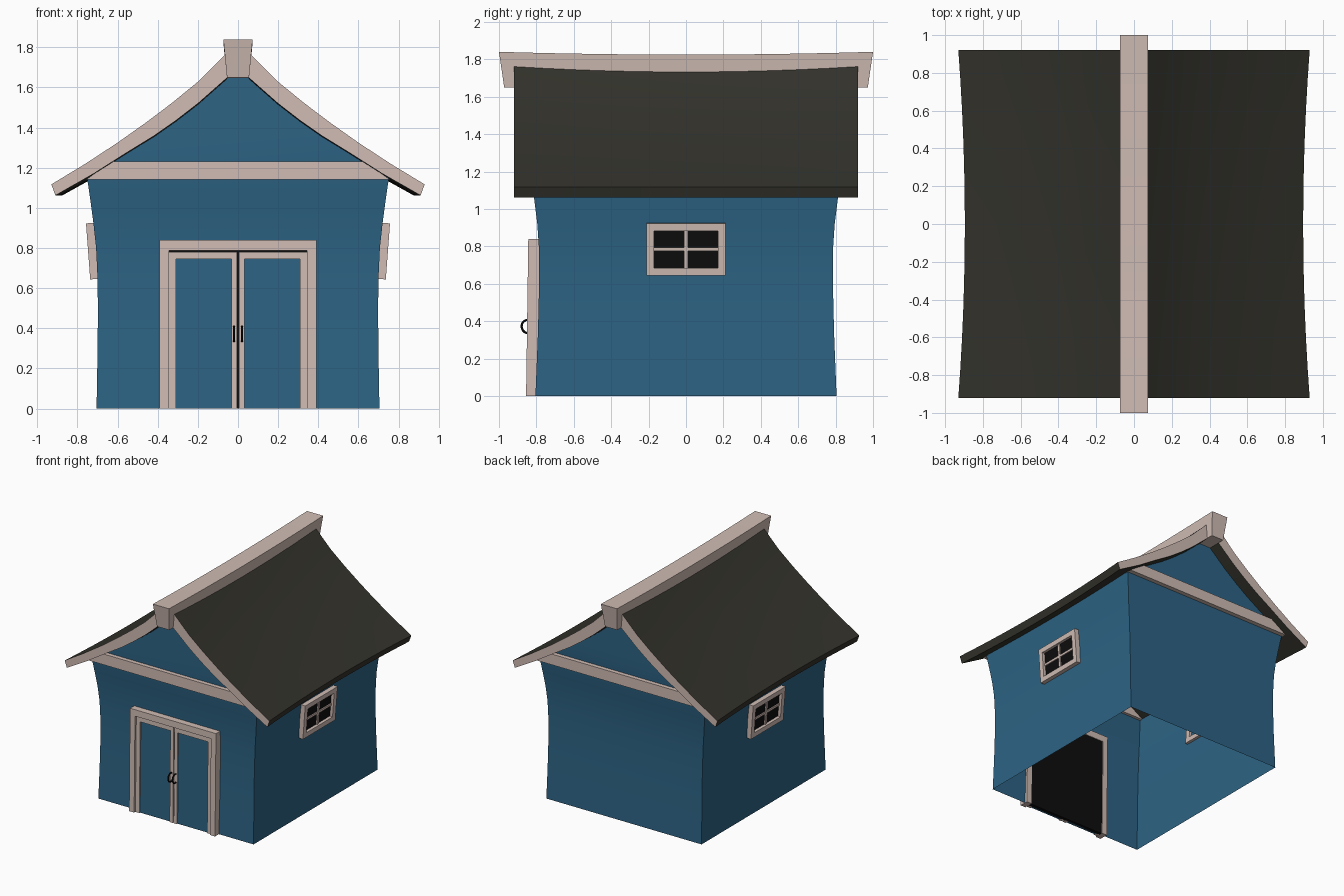
import bpy, bmesh, math
from mathutils import Matrix

if "Cube" in bpy.data.objects:
    bpy.data.objects.remove(bpy.data.objects["Cube"])


def material(name, rgb):
    m = bpy.data.materials.new(name)
    m.diffuse_color = (*rgb, 1)
    m.use_nodes = True
    m.node_tree.nodes["Principled BSDF"].inputs["Base Color"].default_value = m.diffuse_color
    return m


BLUE = material("blue paint", (0.026, 0.125, 0.231))
TRIM = material("pale trim", (0.63, 0.503, 0.456))
ROOF = material("dark roofing", (0.034, 0.033, 0.025))
BLACK = material("black", (0.004, 0.004, 0.004))


def finish(name, bm, mats, mirror=False, smooth=False, recalc=True):
    if recalc:
        bmesh.ops.recalc_face_normals(bm, faces=bm.faces)
    me = bpy.data.meshes.new(name)
    bm.to_mesh(me)
    bm.free()
    for m in mats:
        me.materials.append(m)
    ob = bpy.data.objects.new(name, me)
    bpy.context.collection.objects.link(ob)
    if mirror:
        ob.modifiers.new("Mirror", "MIRROR").use_mirror_merge = False
    if smooth:
        bpy.ops.object.select_all(action='DESELECT')
        ob.select_set(True)
        bpy.context.view_layer.objects.active = ob
        bpy.ops.object.shade_smooth_by_angle(angle=math.radians(25))
    return ob


def boxes(name, specs, mat, mirror=False, matrix=None, shear=0.0):
    """Boxes given as x0, x1, y0, y1, z0, z1; shear leans them back with height."""
    bm = bmesh.new()
    for x0, x1, y0, y1, z0, z1 in specs:
        c = ((x0 + x1) / 2, (y0 + y1) / 2, (z0 + z1) / 2)
        s = Matrix.Diagonal((x1 - x0, y1 - y0, z1 - z0, 1))
        bmesh.ops.create_cube(bm, size=1, matrix=Matrix.Translation(c) @ s)
    for v in bm.verts:
        v.co.y += shear * v.co.z
    if matrix:
        bm.transform(matrix)
    return finish(name, bm, [mat], mirror)


# Half profiles of the roof, ridge to eave
TOP = [(0, 1.825), (0.07, 1.757), (0.2, 1.628), (0.33, 1.522), (0.46, 1.424),
       (0.6, 1.325), (0.76, 1.22), (0.93, 1.117)]
BOT = [(0, 1.70), (0.055, 1.648), (0.2, 1.52), (0.31, 1.435), (0.42, 1.358),
       (0.56, 1.272), (0.72, 1.17), (0.91, 1.062)]

# Walls: flared open shell, rings of (z, half width, half depth)
RINGS = [(0, .705, .805), (.15, .702, .799), (.3, .70, .793), (.48, .698, .788),
         (.65, .70, .785), (.8, .707, .787), (.92, .72, .795), (1.04, .736, .810),
         (1.15, .752, .825)]
bm = bmesh.new()
loops = [[bm.verts.new((sx * w, sy * d, z)) for sx, sy in ((-1, -1), (1, -1), (1, 1), (-1, 1))]
         for z, w, d in RINGS]
for a, b in zip(loops, loops[1:]):
    for i in range(4):
        j = (i + 1) % 4
        bm.faces.new((a[i], a[j], b[j], b[i]))
# Gables rise into the roof thickness
for l, r in ((0, 1), (3, 2)):
    pts = [(x, z + 0.015) for x, z in BOT if x < 0.7]
    y = loops[-1][l].co.y
    right = [bm.verts.new((x, y, z)) for x, z in pts]
    left = [bm.verts.new((-x, y, z)) for x, z in pts[1:]]
    f = [loops[-1][l], loops[-1][r]] + right[::-1] + left
    bm.faces.new(f if l == 0 else f[::-1])
finish("walls", bm, [BLUE], smooth=True, recalc=False)

# Roof: thick curved shell with sagging ridge and bowed eaves, trim on the end faces
N = 12
bm = bmesh.new()


def roof_vert(x, z, t):
    bow = 1 - t * t
    return bm.verts.new((x * (1 - 0.037 * bow), 0.92 * t,
                         z - 0.03 * bow * (1 - abs(x) / 0.93)))


def full(half):
    return [(-x, z) for x, z in half[:0:-1]] + half


stations = [-1 + 2 * i / N for i in range(N + 1)]
tops = [[roof_vert(x, z, t) for x, z in full(TOP)] for t in stations]
bots = [[roof_vert(x, z, t) for x, z in full(BOT)] for t in stations]
cols = len(tops[0])
for i in range(N):
    for rows in (tops, bots):
        for k in range(cols - 1):
            bm.faces.new((rows[i][k], rows[i + 1][k], rows[i + 1][k + 1], rows[i][k + 1]))
    for k in (0, cols - 1):
        bm.faces.new((tops[i][k], tops[i + 1][k], bots[i + 1][k], bots[i][k]))
for i in (0, N):
    for k in range(cols - 1):
        f = bm.faces.new((tops[i][k], tops[i][k + 1], bots[i][k + 1], bots[i][k]))
        f.material_index = 1
finish("roof", bm, [ROOF, TRIM], smooth=True)

# Ridge beam: tapered section with a slight sag
bm = bmesh.new()
secs = []
for t in stations:
    sag = 0.015 * (1 - t * t)
    secs.append([bm.verts.new((x, y * t, z - sag)) for x, y, z in
                 ((-.073, 1, 1.84), (.073, 1, 1.84), (.055, .972, 1.65), (-.055, .972, 1.65))])
for a, b in zip(secs, secs[1:]):
    for i in range(4):
        j = (i + 1) % 4
        bm.faces.new((a[i], a[j], b[j], b[i]))
bm.faces.new(secs[0])
bm.faces.new(secs[-1])
finish("ridge_beam", bm, [TRIM], smooth=True)

# Gable cross beams, ends trimmed to the roof slope
for name, s in (("front_gable_beam", -1), ("back_gable_beam", 1)):
    bm = bmesh.new()
    a, b = [[bm.verts.new((x, s * y, z)) for x, z in
             ((-.755, 1.142), (.755, 1.142), (.635, 1.23), (-.635, 1.23))] for y in (.80, .86)]
    for i in range(4):
        j = (i + 1) % 4
        bm.faces.new((a[i], a[j], b[j], b[i]))
    bm.faces.new(a)
    bm.faces.new(b)
    finish(name, bm, [TRIM])

# Side windows, leaning with the wall and mirrored to the left
lean = Matrix.Translation((0.719, 0, 0.785)) @ Matrix.Rotation(math.radians(4.3), 4, 'Y')
boxes("window_frames", [(-.03, .028, -.21, .21, .1, .14), (-.03, .028, -.21, .21, -.14, -.1),
                        (-.03, .028, -.21, -.17, -.1, .1), (-.03, .028, .17, .21, -.1, .1)],
      TRIM, True, lean)
boxes("window_bars", [(-.01, .014, -.01, .01, -.1, .1), (-.01, .013, -.17, .17, -.009, .009)],
      TRIM, True, lean)
boxes("window_panes", [(-.004, .004, -.17, .17, -.1, .1)], BLACK, True, lean)

# Double door in the front wall
LEAN = 0.014
boxes("door_frame", [(.345, .39, -.855, -.782, 0, .84), (0, .345, -.855, -.782, .787, .84)],
      TRIM, True, shear=LEAN)
boxes("door_leaf_trim", [(.308, .343, -.84, -.81, 0, .78), (.004, .033, -.84, -.81, 0, .78),
                         (.033, .308, -.84, -.81, .745, .78)], TRIM, True, shear=LEAN)
boxes("door_panels", [(.033, .308, -.83, -.81, 0, .745)], BLUE, True, shear=LEAN)
boxes("door_backing", [(-.345, .345, -.816, -.788, 0, .787)], BLACK, shear=LEAN)

# Ring handles
bpy.ops.mesh.primitive_torus_add(major_segments=20, minor_segments=6, major_radius=0.036,
                                 minor_radius=0.006)
handle = bpy.context.object
handle.name = "door_handles"
handle.data.transform(Matrix.Translation((.02, -.843, .372)) @ Matrix.Rotation(math.pi / 2, 4, 'Y'))
handle.data.materials.append(BLACK)
handle.modifiers.new("Mirror", "MIRROR")
bpy.ops.object.shade_smooth_by_angle()
